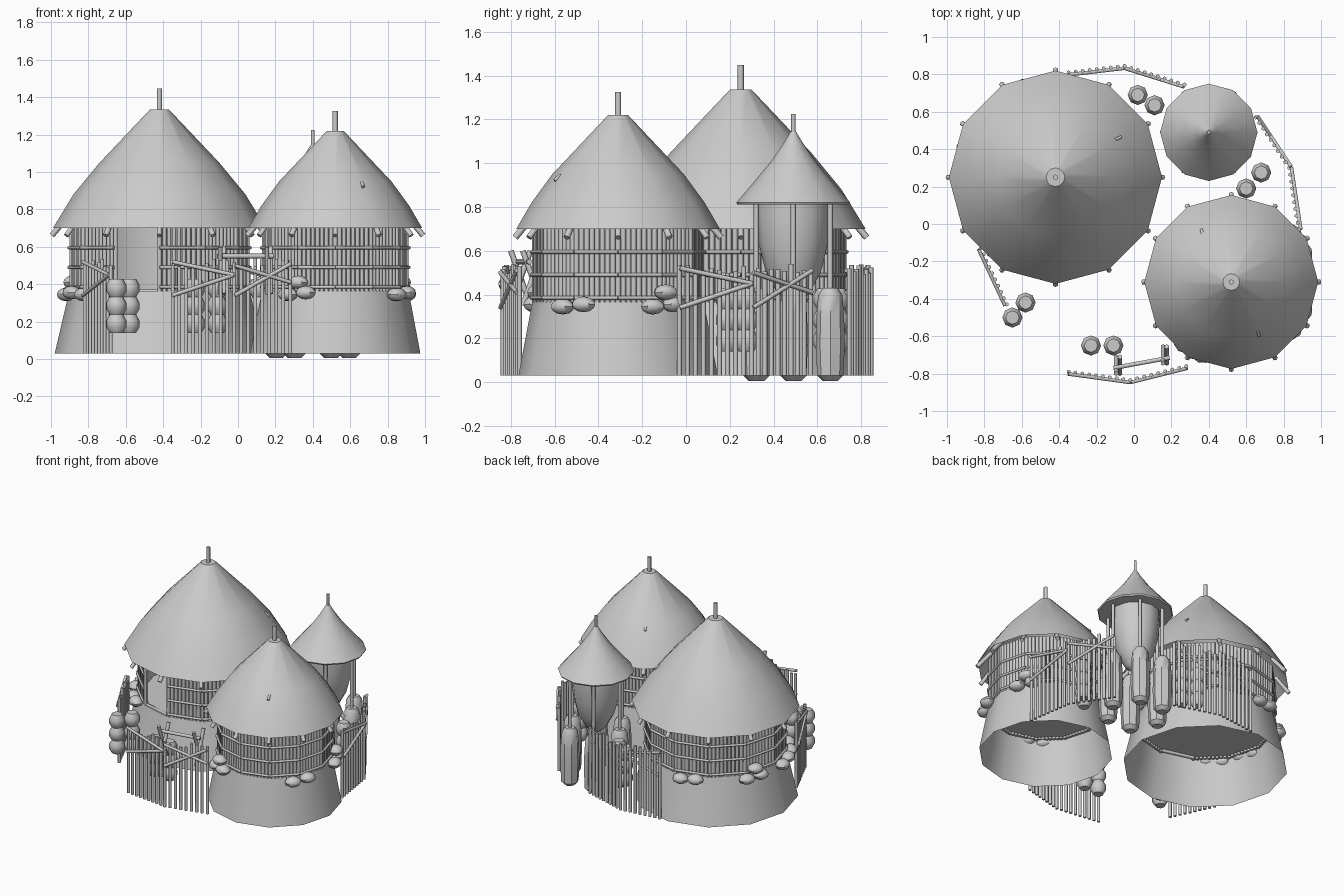
import bpy, bmesh, math, random
from mathutils import Vector, Matrix

random.seed(4)
cube = bpy.data.objects.get("Cube")
if cube:
    bpy.data.objects.remove(cube, do_unlink=True)

clay = bpy.data.materials.new("plain grey")
clay.use_nodes = True
clay.diffuse_color = (0.6, 0.6, 0.6, 1)
clay.node_tree.nodes["Principled BSDF"].inputs["Base Color"].default_value = (0.6, 0.6, 0.6, 1)


def finish(name, bm, angle=40):
    mesh = bpy.data.meshes.new(name)
    bm.to_mesh(mesh)
    bm.free()
    mesh.materials.append(clay)
    ob = bpy.data.objects.new(name, mesh)
    bpy.context.collection.objects.link(ob)
    bpy.ops.object.select_all(action='DESELECT')
    ob.select_set(True)
    bpy.context.view_layer.objects.active = ob
    bpy.ops.object.shade_smooth_by_angle(angle=math.radians(angle))
    return ob


def polar(c, r, deg, z):
    a = math.radians(deg)
    return Vector((c[0] + r * math.cos(a), c[1] + r * math.sin(a), z))


def add_lathe(bm, c, profile, n=12, skip=None, caps=(False, False)):
    """Revolve (radius, z) pairs, listed from low to high, around a vertical axis."""
    rings = [[bm.verts.new(polar(c, r, 360 * i / n, z)) for i in range(n)] for r, z in profile]
    for lo, hi in zip(rings, rings[1:]):
        for i in range(n):
            if i != skip:
                j = (i + 1) % n
                bm.faces.new((lo[i], lo[j], hi[j], hi[i]))
    if caps[0]:
        bm.faces.new(rings[0][::-1])
    if caps[1]:
        bm.faces.new(rings[-1])


def lathe(name, centres, profile, n=12, skip=None, caps=(False, False)):
    bm = bmesh.new()
    for c in centres:
        add_lathe(bm, c, profile, n, skip, caps)
    return finish(name, bm)


def sticks(name, pairs, r, n=6):
    """One mesh of straight rods between pairs of points."""
    bm = bmesh.new()
    for a, b in pairs:
        a, b = Vector(a), Vector(b)
        d = b - a
        m = Matrix.Translation((a + b) / 2) @ d.to_track_quat('Z', 'Y').to_matrix().to_4x4()
        bmesh.ops.create_cone(bm, cap_ends=True, segments=n, radius1=r, radius2=r,
                              depth=d.length, matrix=m)
    return finish(name, bm, 65)


def stones(name, c, r, clusters):
    """Piles of two or three flattened boulders resting on the hut ledge."""
    bm = bmesh.new()
    for deg, count in clusters:
        spread = math.degrees(0.055 / r)
        spots = [(-spread, 0.345), (spread, 0.355), (0.2 * spread, 0.41)][:count]
        for off, z in spots:
            m = (Matrix.Translation(polar(c, r, deg + off, z))
                 @ Matrix.Rotation(math.radians(deg + off), 4, 'Z')
                 @ Matrix.Diagonal((0.05, 0.058, 0.036, 1)))
            bmesh.ops.create_uvsphere(bm, u_segments=8, v_segments=6, radius=1, matrix=m)
    finish(name, bm)


def hut(tag, c, base, wall, roof, pole_top, door, clusters):
    eave, eave_z = roof[0]
    # Sloped mud base, hollow below, closed by the floor
    lathe(tag + "_base", [c], [(base, 0.03), (wall + 0.012, 0.365)], caps=(False, True))
    lathe(tag + "_inner_wall", [c], [(wall - 0.02, 0.365), (wall - 0.02, 0.74)], skip=door)
    # Upright wall poles and the binding rails, leaving the doorway free
    poles, rails = [], []
    per_side = round(wall * 20)
    for side in range(12):
        if side == door:
            continue
        a, b = polar(c, wall, side * 30, 0), polar(c, wall, side * 30 + 30, 0)
        for k in range(per_side + 1):
            p = a.lerp(b, k / per_side)
            poles.append((p + Vector((0, 0, 0.35)), p + Vector((0, 0, 0.73))))
        for z in (0.385, 0.49, 0.595):
            rails.append((polar(c, wall + 0.015, side * 30, z),
                          polar(c, wall + 0.015, side * 30 + 30, z)))
    sticks(tag + "_wall_poles", poles, 0.0125)
    sticks(tag + "_wall_rails", rails, 0.009)
    sticks(tag + "_door_sill", [(polar(c, wall - 0.01, door * 30, 0.36),
                                 polar(c, wall - 0.01, door * 30 + 30, 0.36))], 0.014)
    # Thatched roof, rafter ends and top pole
    lathe(tag + "_roof", [c], roof, caps=(False, True))
    sticks(tag + "_rafters", [(polar(c, eave - 0.09, i * 30, eave_z + 0.075),
                               polar(c, eave + 0.005, i * 30, eave_z - 0.04))
                              for i in range(12)], 0.015)
    sticks(tag + "_top_pole", [((*c, roof[-1][1] - 0.05), (*c, pole_top))], 0.014, 8)
    stones(tag + "_stones", c, wall + 0.035, clusters)


hut("large_hut", (-0.42, 0.25), 0.56, 0.47,
    [(0.57, 0.7), (0.46, 0.88), (0.32, 1.05), (0.05, 1.335)], 1.447, 8,
    [(103, 2), (156, 3), (195, 2), (223, 2)])
hut("small_hut", (0.52, -0.31), 0.455, 0.38,
    [(0.465, 0.7), (0.395, 0.82), (0.3, 0.95), (0.045, 1.22)], 1.325, 5,
    [(30, 3), (-30, 2), (240, 3)])

# Small pegs poking out of the thatch
sticks("roof_pegs", [((0.66, -0.57, 0.945), (0.67, -0.6, 0.92)),
                     ((0.37, -0.06, 0.945), (0.36, -0.03, 0.92)),
                     ((-0.1, 0.45, 0.97), (-0.07, 0.465, 0.945))], 0.009)

# Granary: egg-shaped bin on stout feet under a flared roof
store = (0.4, 0.49)
lathe("granary_bin", [store], [(0.02, 0.36), (0.07, 0.4), (0.125, 0.5), (0.155, 0.62),
                               (0.168, 0.74), (0.168, 0.83)], caps=(True, True))
lathe("granary_roof", [store], [(0.255, 0.81), (0.26, 0.82), (0.175, 0.92), (0.1, 1.01),
                                (0.045, 1.09), (0.012, 1.145)], caps=(True, True))
sticks("granary_top_pole", [((*store, 1.1), (*store, 1.225))], 0.01)
feet = [polar(store, 0.195, i * 60, 0) for i in range(6)]
lathe("granary_feet", feet, [(0.035, 0.005), (0.06, 0.03), (0.066, 0.17), (0.063, 0.3),
                             (0.055, 0.4), (0.035, 0.43)], 8, caps=(True, True))
sticks("granary_posts", [(p + Vector((0, 0, 0.4)), p + Vector((0, 0, 0.815)))
                         for p in feet], 0.012)

# Stacked pots in pairs around the yard
stack = [(0.035, 0.14)]
for k in range(3):
    z = 0.145 + k * 0.095
    stack += [(0.054, z + 0.027), (0.054, z + 0.06), (0.036, z + 0.093)]
lathe("pot_stacks", [(-0.65, -0.5), (-0.58, -0.42), (-0.23, -0.65), (-0.11, -0.65),
                     (0.02, 0.69), (0.11, 0.635), (0.6, 0.19), (0.68, 0.275)],
      stack, 8, caps=(True, True))


# Stake fences with slanting rails
def fence(name, path):
    stakes, rails = [], []
    for s, (p, q) in enumerate(zip(path, path[1:])):
        p, q = Vector((*p, 0)), Vector((*q, 0))
        side = (q - p).normalized().cross(Vector((0, 0, 1))) * 0.012
        count = round((q - p).length / 0.038)
        for k in range(count + 1):
            at = p.lerp(q, k / count)
            top = random.uniform(0.49, 0.54)
            stakes.append((at + Vector((0, 0, 0.03)), at + Vector((0, 0, top))))
        slopes = [(0.52, 0.45), (0.34, 0.45)] if s == 0 else [(0.34, 0.51), (0.5, 0.41)]
        for za, zb in slopes:
            rails.append((p + side + Vector((0, 0, za)), q + side + Vector((0, 0, zb))))
    sticks(name + "_stakes", stakes, 0.011)
    sticks(name + "_rails", rails, 0.011)


fence("front_fence", [(-0.35, -0.79), (-0.02, -0.835), (0.28, -0.76)])
fence("back_fence", [(-0.35, 0.81), (-0.05, 0.845), (0.27, 0.745)])
fence("left_fence", [(0.88, -0.03), (0.83, 0.3), (0.65, 0.57)])
fence("right_fence", [(-0.82, -0.13), (-0.68, -0.43)])

# Drying rack: crossed legs carrying a bar
rack = []
for x, y in ((-0.085, -0.755), (0.165, -0.7)):
    for s in (-1, 1):
        rack.append(((x + 0.01 * s, y - 0.045 * s, 0.35), (x + 0.01 * s, y + 0.045 * s, 0.6)))
rack.append(((-0.11, -0.77, 0.55), (0.19, -0.715, 0.55)))
sticks("drying_rack", rack, 0.013)
